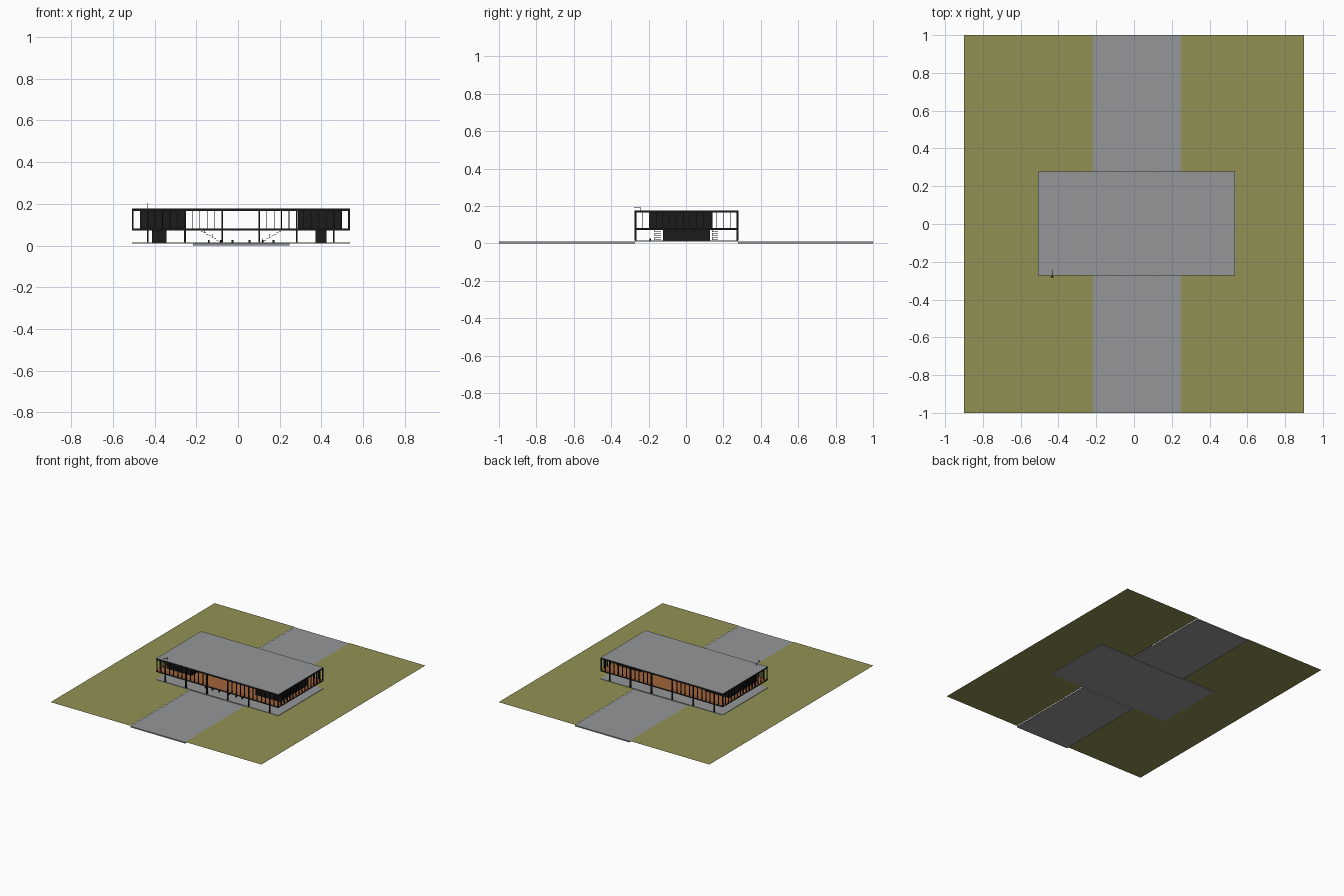
import bpy, bmesh, math
from mathutils import Vector

if "Cube" in bpy.data.objects:
    bpy.data.objects.remove(bpy.data.objects["Cube"])


def material(name, rgb):
    m = bpy.data.materials.new(name)
    m.diffuse_color = (*rgb, 1)
    m.use_nodes = True
    m.node_tree.nodes["Principled BSDF"].inputs["Base Color"].default_value = m.diffuse_color
    return m


CONCRETE = material("grey concrete", (0.30, 0.305, 0.315))
LAWN = material("olive lawn", (0.285, 0.285, 0.09))
WOOD = material("brown wood", (0.36, 0.13, 0.045))
DARK = material("black steel", (0.012, 0.012, 0.012))


def finish(name, bm, mats, rule=None):
    me = bpy.data.meshes.new(name)
    bmesh.ops.recalc_face_normals(bm, faces=bm.faces)
    for f in bm.faces:
        f.normal_update()
        if rule:
            f.material_index = rule(f.normal)
    bm.to_mesh(me)
    bm.free()
    for m in mats:
        me.materials.append(m)
    ob = bpy.data.objects.new(name, me)
    bpy.context.collection.objects.link(ob)
    return ob


def boxes(name, items, mats, rule=None):
    """items: (x0, x1, y0, y1, z0, z1) tuples joined into one object"""
    bm = bmesh.new()
    for x0, x1, y0, y1, z0, z1 in items:
        vs = bmesh.ops.create_cube(bm, size=1)["verts"]
        for v in vs:
            v.co = Vector((x1 if v.co.x > 0 else x0,
                           y1 if v.co.y > 0 else y0,
                           z1 if v.co.z > 0 else z0))
    return finish(name, bm, mats, rule)


X0, X1, Y0, Y1 = -0.508, 0.536, -0.272, 0.277
G, F0, F1, R0, R1 = 0.015, 0.072, 0.081, 0.165, 0.177
MOD = 0.0357
COLS = [-0.433 + 5 * MOD * i for i in range(6)]

# lawn on both sides, notched around the building plate
bm = bmesh.new()
for outer, inner, notch in ((-0.9, -0.217, X0), (0.9, 0.248, X1)):
    pts = [(outer, -1), (inner, -1), (inner, Y0), (notch, Y0),
           (notch, Y1), (inner, Y1), (inner, 1), (outer, 1)]
    f = bm.faces.new([bm.verts.new((x, y, 0.012)) for x, y in pts])
    f.normal_update()
    if f.normal.z < 0:
        f.normal_flip()
me = bpy.data.meshes.new("lawn")
bm.to_mesh(me)
bm.free()
me.materials.append(LAWN)
bpy.context.collection.objects.link(bpy.data.objects.new("lawn", me))

# sunken driveway and ground plate
boxes("driveway", [(-0.217, 0.248, -1, Y0, 0, 0.009),
                   (-0.217, 0.248, Y1, 1, 0, 0.009)], [CONCRETE])
boxes("ground_plate", [(X0, X1, Y0, Y1, 0.009, G)], [CONCRETE])

# upper floor (wood top, dark edge, grey soffit) and roof (grey, dark edge)
boxes("upper_floor", [(X0, X1, Y0, Y1, F0, F1)], [WOOD, DARK, CONCRETE],
      lambda n: 0 if n.z > 0.5 else 2 if n.z < -0.5 else 1)
boxes("roof", [(X0, X1, Y0, Y1, R0, R1)], [CONCRETE, DARK],
      lambda n: 0 if abs(n.z) > 0.5 else 1)

# main columns on both long sides
boxes("columns", [(x - 0.004, x + 0.004, y - 0.005, y + 0.005, G, R1 - 0.002)
                  for x in COLS for y in (Y0 + 0.002, Y1 - 0.002)], [DARK])

# thin mullions along all four sides (middle bay left open)
mull = []
for i in range(30):
    x = -0.505 + MOD * i
    if x > X1 or COLS[2] + 0.01 < x < COLS[3] - 0.01:
        continue
    for y in (Y0 + 0.004, Y1 - 0.004):
        mull.append((x - 0.0016, x + 0.0016, y - 0.004, y + 0.004, F1, R0))
for i in range(16):
    y = Y0 + 0.004 + (Y1 - Y0 - 0.008) * i / 15
    for x in (X0 + 0.004, X1 - 0.004):
        mull.append((x - 0.004, x + 0.004, y - 0.0016, y + 0.0016, F1, R0))
boxes("mullions", mull, [DARK])


# dark slatted rooms upstairs and service cores downstairs
def slatted(name, x0, x1, y0, y1, z0, z1, step=0.012):
    d = 0.002
    items = [(x0 + d, x1 - d, y0 + d, y1 - d, z0, z1)]
    nx, ny = round((x1 - x0) / step), round((y1 - y0) / step)
    for i in range(nx):
        x = x0 + (i + 0.25) * (x1 - x0) / nx
        items += [(x, x + step / 2, y0, y0 + d, z0, z1),
                  (x, x + step / 2, y1 - d, y1, z0, z1)]
    for i in range(ny):
        y = y0 + (i + 0.25) * (y1 - y0) / ny
        items += [(x0, x0 + d, y, y + step / 2, z0, z1),
                  (x1 - d, x1, y, y + step / 2, z0, z1)]
    boxes(name, items, [DARK])


slatted("left_upper_room", -0.469, -0.258, -0.198, 0.142, F1, R0)
slatted("right_upper_room", 0.287, 0.498, -0.198, 0.142, F1, R0)
slatted("left_core", -0.412, -0.343, -0.122, 0.128, G, F0)
slatted("right_core", 0.372, 0.425, -0.122, 0.128, G, F0)


# open stairs: treads plus thin handrail posts
def stair(name, xa, xb, y0, y1, n=8):
    items = []
    for i in range(n):
        t = (i + 0.5) / n
        x, z = xa + (xb - xa) * t, G + (F0 - G) * t
        items.append((x - 0.005, x + 0.005, y0, y1, z - 0.001, z + 0.001))
        if i % 3 == 0:
            items.append((x - 0.0008, x + 0.0008, y0, y0 + 0.0016, z, z + 0.016))
    boxes(name, items, [DARK])


stair("left_stair", -0.08, -0.178, -0.168, -0.135)
stair("right_stair", 0.11, 0.208, 0.14, 0.172)

# low bollards under the building
boxes("bollards", [(x - 0.004, x + 0.004, -0.196, -0.188, G, G + 0.012)
                   for x in (-0.14, -0.083, -0.026, 0.055, 0.118, 0.17)], [DARK])

# small mast on the front left column
x, y = COLS[0], Y0 - 0.006
boxes("roof_mast", [(x - 0.001, x + 0.001, y - 0.001, y + 0.001, 0.16, 0.205),
                    (x - 0.007, x + 0.007, y - 0.005, y + 0.003, 0.196, 0.198),
                    (x - 0.001, x + 0.001, y, y + 0.034, 0.192, 0.194),
                    (x - 0.001, x + 0.001, y + 0.032, y + 0.034, R1, 0.194)], [DARK])
